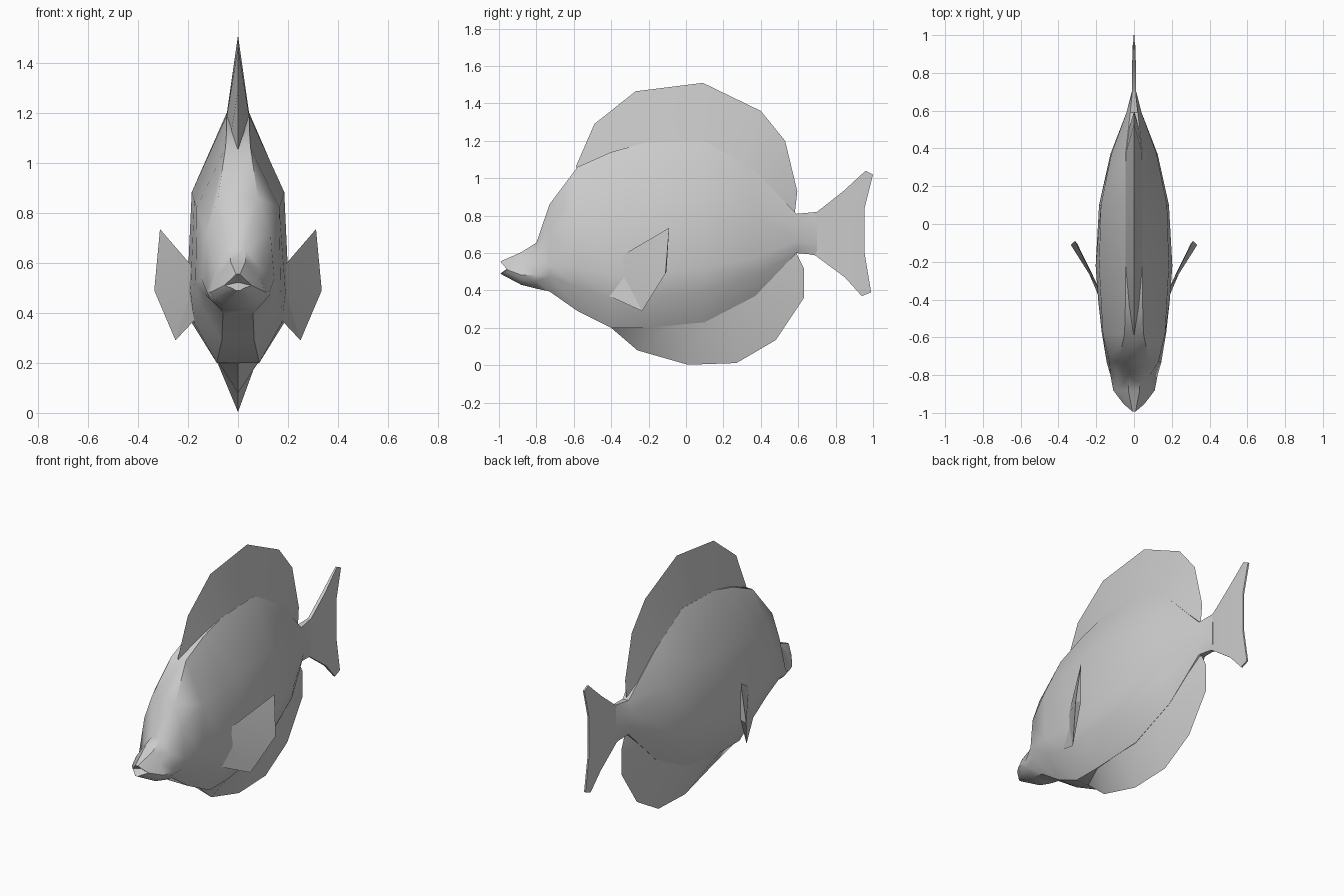
import bpy, math

grey = bpy.data.materials.new("pale_grey")
grey.diffuse_color = (0.6, 0.6, 0.6, 1)


def make(name, verts, faces, angle=40):
    me = bpy.data.meshes.new(name)
    me.from_pydata(verts, [], faces)
    me.materials.append(grey)
    ob = bpy.data.objects.new(name, me)
    bpy.context.collection.objects.link(ob)
    bpy.context.view_layer.objects.active = ob
    ob.select_set(True)
    bpy.ops.object.mode_set(mode='EDIT')
    bpy.ops.mesh.select_all(action='SELECT')
    bpy.ops.mesh.normals_make_consistent(inside=False)
    bpy.ops.object.mode_set(mode='OBJECT')
    bpy.ops.object.shade_smooth_by_angle(angle=math.radians(angle))
    ob.select_set(False)
    return ob


# Body: y, top z, bottom z, then half widths from back to belly
FRACTIONS = (1, 0.69, 0.3, 0.17, 0)
RINGS = [
    (-1.00, 0.555, 0.49, 0.008, 0.028, 0.055, 0.03, 0.008),
    (-0.88, 0.605, 0.43, 0.03, 0.08, 0.11, 0.095, 0.05),
    (-0.80, 0.655, 0.41, 0.03, 0.085, 0.125, 0.11, 0.06),
    (-0.73, 0.86, 0.395, 0.08, 0.13, 0.145, 0.13, 0.06),
    (-0.58, 1.06, 0.29, 0.05, 0.165, 0.17, 0.145, 0.065),
    (-0.40, 1.14, 0.20, 0.045, 0.175, 0.19, 0.175, 0.085),
    (-0.22, 1.19, 0.20, 0.045, 0.185, 0.203, 0.19, 0.085),
    (0.10, 1.20, 0.23, 0.045, 0.175, 0.185, 0.165, 0.07),
    (0.37, 1.04, 0.37, 0.045, 0.12, 0.125, 0.11, 0.05),
    (0.59, 0.81, 0.60, 0.02, 0.04, 0.04, 0.035, 0.02),
    (0.70, 0.82, 0.59, 0.008, 0.012, 0.012, 0.012, 0.008),
]
verts, faces = [], []
for i, (y, top, bottom, *widths) in enumerate(RINGS):
    half = [(w, bottom + f * (top - bottom)) for w, f in zip(widths, FRACTIONS)]
    ring = half + [(-x, z) for x, z in reversed(half)]
    # the lip corners are set back from the beak tip
    verts += [(x, y + (0.85 * abs(x) if i == 0 else 0), z) for x, z in ring]
N = 10
for r in range(len(RINGS) - 1):
    for k in range(N):
        a, b = r * N + k, r * N + (k + 1) % N
        faces.append((a, b, b + N, a + N))
# Open mouth hollow and closed tail end
verts.append((0, -0.95, 0.522))
faces += [((k + 1) % N, k, len(verts) - 1) for k in range(N)]
faces.append(tuple(range((len(RINGS) - 1) * N, len(RINGS) * N)))
make("body", verts, faces, 45)


# Wedge fins: thick along the body, sharp along the outer edge
def wedge_fin(name, edge, base):
    n = len(edge)
    v = [(0, y, z) for y, z in edge]
    v += [(w, y, z) for y, z, w in base] + [(-w, y, z) for y, z, w in base]
    f = []
    for k in range(n - 1):
        f.append((k, k + 1, n + k + 1, n + k))
        f.append((k + 1, k, 2 * n + k, 2 * n + k + 1))
        f.append((n + k, n + k + 1, 2 * n + k + 1, 2 * n + k))
    f += [(0, n, 2 * n), (n - 1, 2 * n - 1, 3 * n - 1)]
    make(name, v, f)


wedge_fin("dorsal_fin",
          [(-0.59, 1.06), (-0.49, 1.29), (-0.27, 1.465), (0.09, 1.51),
           (0.40, 1.36), (0.53, 1.20), (0.595, 0.93), (0.58, 0.80)],
          [(-0.57, 1.05, 0.006), (-0.42, 1.12, 0.028), (-0.22, 1.185, 0.045), (0.10, 1.195, 0.045),
           (0.30, 1.08, 0.045), (0.37, 1.03, 0.044), (0.50, 0.89, 0.028), (0.57, 0.80, 0.01)])
wedge_fin("anal_fin",
          [(-0.40, 0.20), (-0.26, 0.08), (0.01, 0.003), (0.27, 0.012),
           (0.48, 0.135), (0.63, 0.36), (0.63, 0.52), (0.59, 0.60)],
          [(-0.39, 0.205, 0.08), (-0.22, 0.205, 0.084), (-0.06, 0.215, 0.077), (0.10, 0.235, 0.069),
           (0.25, 0.31, 0.058), (0.37, 0.375, 0.049), (0.50, 0.51, 0.03), (0.58, 0.60, 0.01)])

# Forked tail fin: upper and lower edges in pairs
TOP = [(0.66, 0.815), (0.70, 0.82), (0.84, 0.93), (0.96, 1.04), (1.0, 1.02), (0.955, 0.84)]
LOW = [(0.66, 0.593), (0.69, 0.588), (0.85, 0.47), (0.94, 0.37), (0.99, 0.39), (0.955, 0.60)]
outline = TOP + LOW[::-1]
n = len(outline)
tv = [(s * (0.010 if y < 0.9 else 0.005), y, z) for s in (1, -1) for y, z in outline]
tf = [(k, (k + 1) % n, n + (k + 1) % n, n + k) for k in range(n)]
for o in (0, n):
    tf += [tuple(o + i for i in q) for q in
           ((0, 1, 10, 11), (1, 2, 9, 10), (2, 5, 6, 9), (2, 3, 4, 5), (6, 7, 8, 9))]
make("tail_fin", tv, tf)

# Pectoral fins: flared plates that thicken toward the rear corner
for side, label in ((1, "right"), (-1, "left")):
    pts = [(0.165, -0.38, 0.565), (0.312, -0.09, 0.735), (0.335, -0.11, 0.49),
           (0.25, -0.235, 0.29), (0.175, -0.41, 0.37), (0.30, -0.105, 0.50)]
    make(label + "_pectoral_fin", [(side * x, y, z) for x, y, z in pts],
         [(0, 1, 2), (0, 2, 3), (0, 3, 4), (0, 5, 1), (0, 3, 5), (0, 4, 3), (1, 5, 2), (2, 5, 3)][:5]
         + [(1, 5, 2), (2, 5, 3)], 20)
